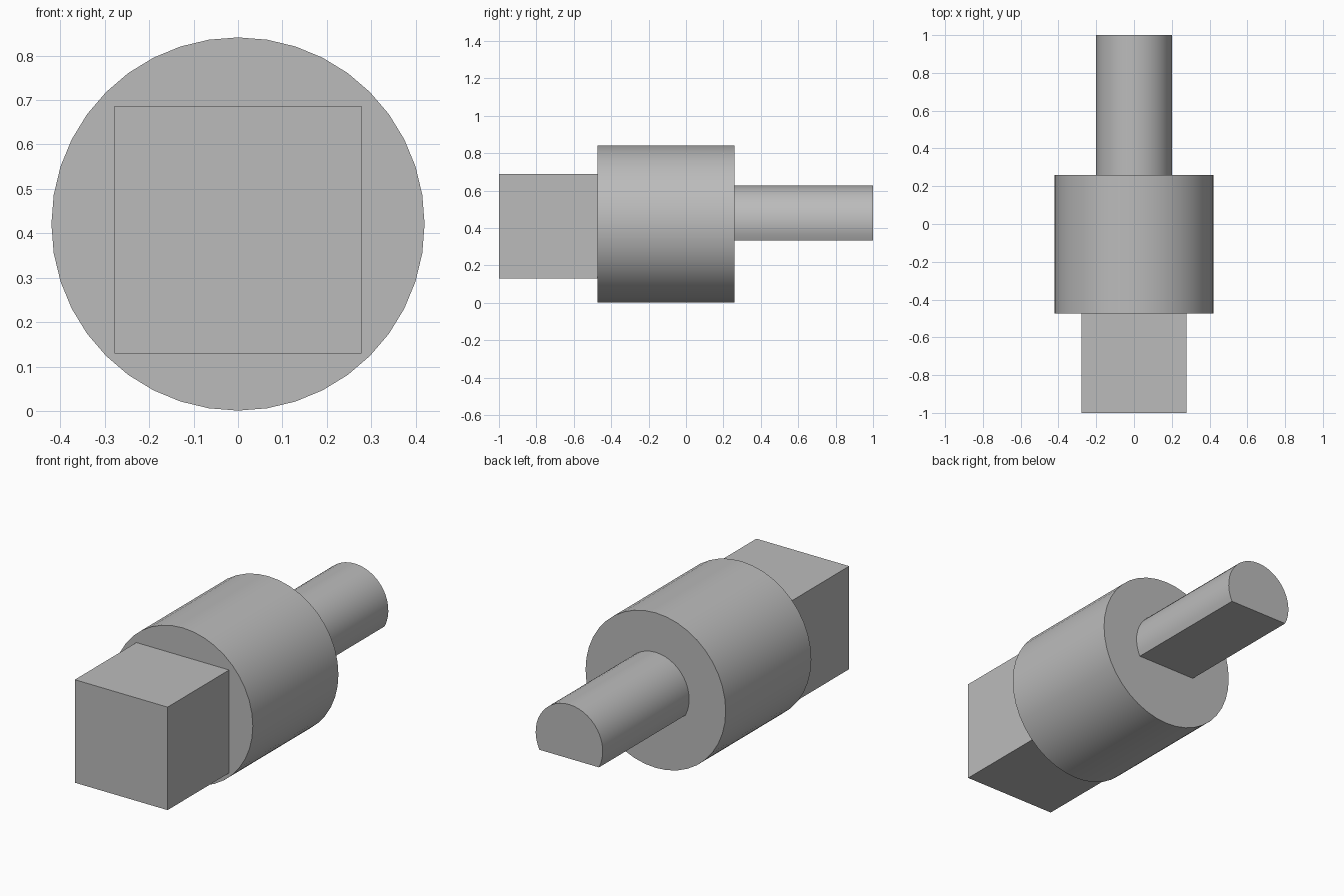
import bpy, bmesh, math

if "Cube" in bpy.data.objects:
    bpy.data.objects.remove(bpy.data.objects["Cube"], do_unlink=True)

GREY = (0.5, 0.5, 0.5, 1)
metal = bpy.data.materials.new("plain grey")
metal.use_nodes = True
metal.diffuse_color = GREY
metal.node_tree.nodes["Principled BSDF"].inputs["Base Color"].default_value = GREY


def extrude_profile(name, points, y0, y1):
    """Solid with an x-z outline, running from y0 to y1."""
    bm = bmesh.new()
    face = bm.faces.new([bm.verts.new((x, y0, z)) for x, z in points])
    result = bmesh.ops.extrude_face_region(bm, geom=[face])
    moved = [v for v in result["geom"] if isinstance(v, bmesh.types.BMVert)]
    bmesh.ops.translate(bm, verts=moved, vec=(0, y1 - y0, 0))
    bmesh.ops.recalc_face_normals(bm, faces=bm.faces[:])
    mesh = bpy.data.meshes.new(name)
    bm.to_mesh(mesh)
    bm.free()
    mesh.materials.append(metal)
    obj = bpy.data.objects.new(name, mesh)
    bpy.context.collection.objects.link(obj)
    bpy.ops.object.select_all(action="DESELECT")
    obj.select_set(True)
    bpy.context.view_layer.objects.active = obj
    bpy.ops.object.shade_smooth_by_angle(angle=math.radians(30))
    return obj


def arc(radius, centre_z, start, end, steps, closed=False):
    count = steps if closed else steps + 1
    angles = [start + (end - start) * i / steps for i in range(count)]
    return [(radius * math.cos(a), centre_z + radius * math.sin(a)) for a in angles]


# Round main body
extrude_profile("body", arc(0.42, 0.421, 0, math.tau, 40, closed=True), -0.473, 0.26)

# Square drive block at the front
half, low, high = 0.278, 0.129, 0.687
extrude_profile("square_block", [(-half, low), (half, low), (half, high), (-half, high)], -1, -0.473)

# D-shaped shaft at the back, flat side down
radius, centre, flat = 0.201, 0.426, 0.334
dip = math.asin((flat - centre) / radius)
extrude_profile("flatted_shaft", arc(radius, centre, dip, math.pi - dip, 28), 0.26, 1)
